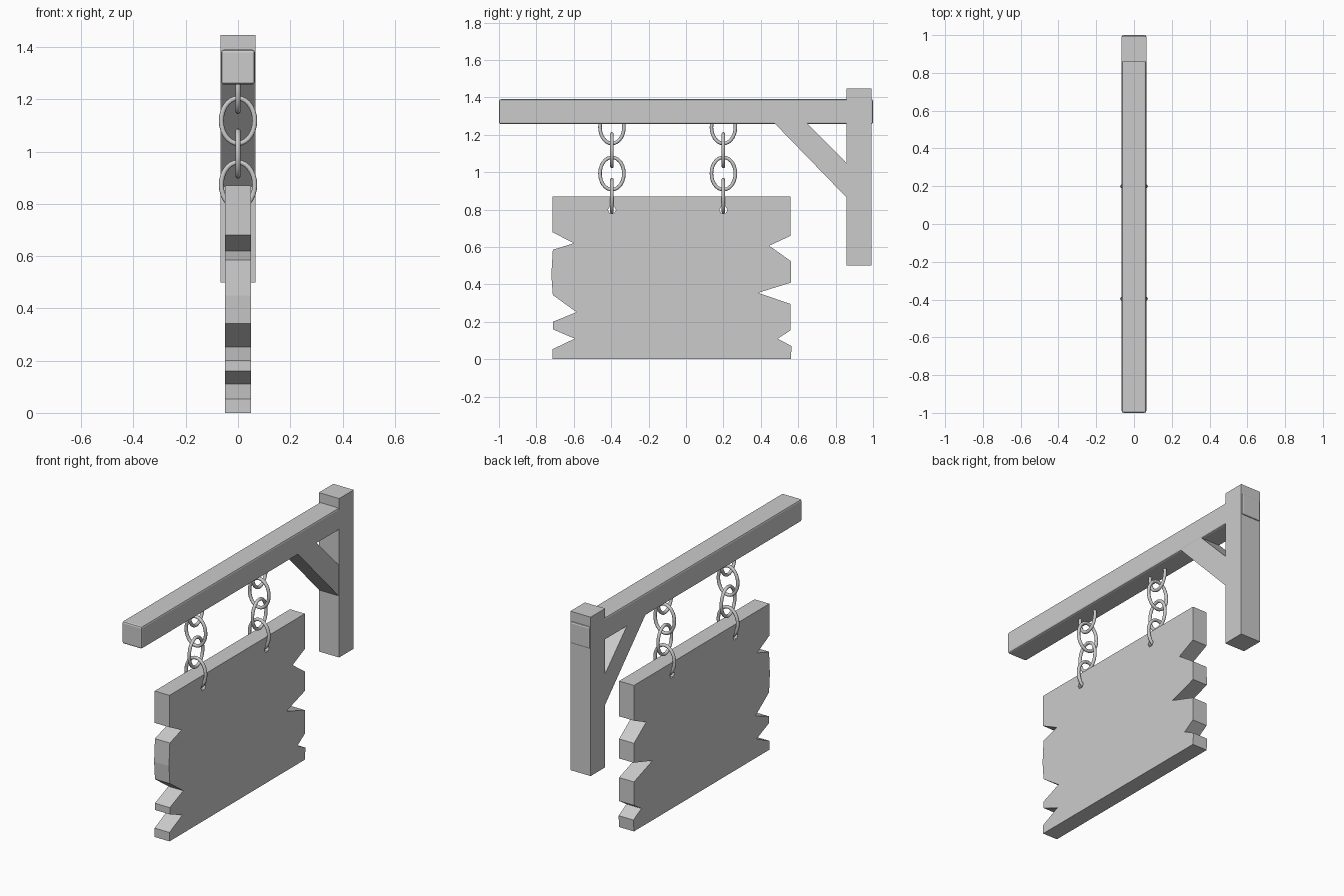
import bpy, bmesh, math

if "Cube" in bpy.data.objects:
    bpy.data.objects.remove(bpy.data.objects["Cube"])


def make_object(name, bm):
    bmesh.ops.recalc_face_normals(bm, faces=bm.faces[:])
    mesh = bpy.data.meshes.new(name)
    bm.to_mesh(mesh)
    bm.free()
    obj = bpy.data.objects.new(name, mesh)
    bpy.context.collection.objects.link(obj)
    return obj


def slab(name, outline, half):
    """Extrude a (y, z) outline symmetrically along x."""
    bm = bmesh.new()
    face = bm.faces.new([bm.verts.new((-half, y, z)) for y, z in outline])
    new = bmesh.ops.extrude_face_region(bm, geom=[face])["geom"]
    verts = [g for g in new if isinstance(g, bmesh.types.BMVert)]
    bmesh.ops.translate(bm, verts=verts, vec=(2 * half, 0, 0))
    return make_object(name, bm)


def box(y0, y1, z0, z1):
    return [(y0, z0), (y1, z0), (y1, z1), (y0, z1)]


def chain_link(name, y, z, crosswise, minor=0.0095, n=28, m=10):
    """Oval ring, either in the yz plane or crosswise in the xz plane."""
    bm = bmesh.new()
    rings = []
    for i in range(n):
        a = 2 * math.pi * i / n
        ring = []
        for j in range(m):
            b = 2 * math.pi * j / m
            r = minor * math.cos(b)
            u, w = (0.064 + r) * math.cos(a), (0.0865 + r) * math.sin(a)
            t = minor * math.sin(b)
            co = (u, y + t, z + w) if crosswise else (t, y + u, z + w)
            ring.append(bm.verts.new(co))
        rings.append(ring)
    for i in range(n):
        p, q = rings[i], rings[(i + 1) % n]
        for j in range(m):
            k = (j + 1) % m
            f = bm.faces.new((p[j], q[j], q[k], p[k]))
            f.smooth = True
    return make_object(name, bm)


# wall post, diagonal brace and rounded beam
slab("post", box(0.857, 0.993, 0.5, 1.447), 0.067)
slab("brace", [(0.465, 1.27), (0.64, 1.27), (0.87, 1.037), (0.87, 0.853)], 0.064)
beam = slab("beam", box(-1, 1, 1.257, 1.39), 0.065)
bev = beam.modifiers.new("bevel", "BEVEL")
bev.width, bev.segments = 0.01, 2

# board with splintered ends
right_end = [(0.56, 0.87), (0.56, 0.66), (0.445, 0.607), (0.56, 0.525),
             (0.562, 0.41), (0.385, 0.355), (0.56, 0.295), (0.56, 0.155),
             (0.49, 0.11), (0.565, 0.07), (0.56, 0.0)]
left_end = [(-0.715, 0.0), (-0.715, 0.053), (-0.595, 0.11), (-0.712, 0.16),
            (-0.712, 0.2), (-0.585, 0.252), (-0.712, 0.343), (-0.72, 0.45),
            (-0.712, 0.585), (-0.6, 0.62), (-0.715, 0.68), (-0.715, 0.87)]
board = slab("sign_board", right_end + left_end, 0.049)

# chains, and the holes they pass through
for side, y in (("left", -0.396), ("right", 0.2)):
    hole = [(y + 0.022 * math.cos(k * math.pi / 3),
             0.798 + 0.022 * math.sin(k * math.pi / 3)) for k in range(6)]
    cutter = slab(f"{side}_hole_cutter", hole, 0.1)
    cutter.hide_render = True
    cutter.hide_set(True)
    cut = board.modifiers.new("hole", "BOOLEAN")
    cut.operation, cut.object, cut.solver = "DIFFERENCE", cutter, "EXACT"
    for i, z in enumerate((1.24, 1.118, 0.993, 0.873)):
        chain_link(f"{side}_chain_link_{i + 1}", y, z, i % 2 == 1)
